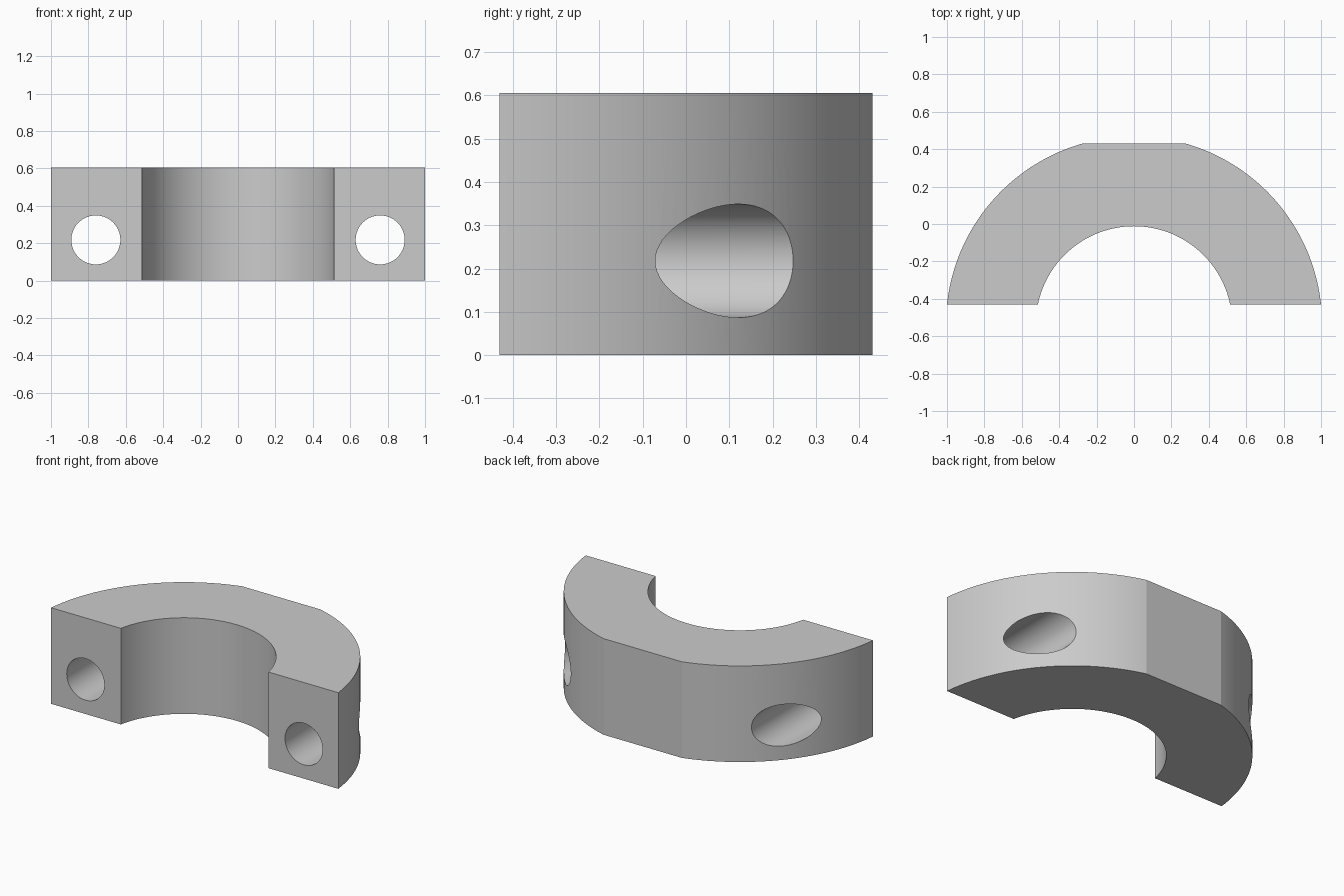
import bpy
import bmesh
from math import asin, cos, sin, sqrt, pi
from mathutils import Matrix, Vector

if "Cube" in bpy.data.objects:
    bpy.data.objects.remove(bpy.data.objects["Cube"], do_unlink=True)

HEIGHT = 0.605
HALF_DEPTH = 0.431
CENTRE_Y = -0.537
OUTER_R = 1.0056
INNER_R = 0.525
HOLE_X, HOLE_Z, HOLE_R = 0.76, 0.218, 0.131

grey = bpy.data.materials.new("plain_grey")
grey.use_nodes = True
colour = (0.6, 0.6, 0.6, 1)
grey.diffuse_color = colour
grey.node_tree.nodes["Principled BSDF"].inputs["Base Color"].default_value = colour


def arc(radius, start, end, steps):
    """Points of an arc around the clamp axis."""
    angles = [start + (end - start) * i / steps for i in range(steps + 1)]
    return [(radius * cos(a), CENTRE_Y + radius * sin(a)) for a in angles]


def make_object(name, bm):
    bmesh.ops.recalc_face_normals(bm, faces=bm.faces)
    mesh = bpy.data.meshes.new(name)
    bm.to_mesh(mesh)
    bm.free()
    mesh.materials.append(grey)
    obj = bpy.data.objects.new(name, mesh)
    bpy.context.collection.objects.link(obj)
    return obj


# Half ring profile, cut straight at the front and flattened at the back
front = -HALF_DEPTH - CENTRE_Y
outer_start = asin(front / OUTER_R)
outer_end = asin((HALF_DEPTH - CENTRE_Y) / OUTER_R)
inner_start = asin(front / INNER_R)
profile = (arc(OUTER_R, outer_start, outer_end, 40)
           + arc(OUTER_R, pi - outer_end, pi - outer_start, 40)
           + arc(INNER_R, pi - inner_start, inner_start, 64))

bm = bmesh.new()
base = bm.faces.new([bm.verts.new((x, y, 0)) for x, y in profile])
top = bmesh.ops.extrude_face_region(bm, geom=[base], use_keep_orig=True)
bmesh.ops.translate(bm, vec=Vector((0, 0, HEIGHT)),
                    verts=[v for v in top["geom"] if isinstance(v, bmesh.types.BMVert)])
clamp = make_object("half_clamp", bm)

# Bolt holes running front to back through both arms
bm = bmesh.new()
for side in (-1, 1):
    place = Matrix.Translation((side * HOLE_X, 0, HOLE_Z)) @ Matrix.Rotation(pi / 2, 4, "X")
    bmesh.ops.create_cone(bm, cap_ends=True, segments=64, radius1=HOLE_R,
                          radius2=HOLE_R, depth=2, matrix=place)
cutter = make_object("bolt_hole_cutter", bm)
cutter.hide_render = True

cut = clamp.modifiers.new("bolt_holes", "BOOLEAN")
cut.operation = "DIFFERENCE"
cut.solver = "EXACT"
cut.object = cutter
bpy.ops.object.select_all(action="DESELECT")
bpy.context.view_layer.objects.active = clamp
clamp.select_set(True)
bpy.ops.object.modifier_apply(modifier=cut.name)
bpy.data.objects.remove(cutter, do_unlink=True)

# Smooth the curved walls, keep the flat's edges crisp
bpy.ops.object.shade_smooth_by_angle(angle=pi / 18)
